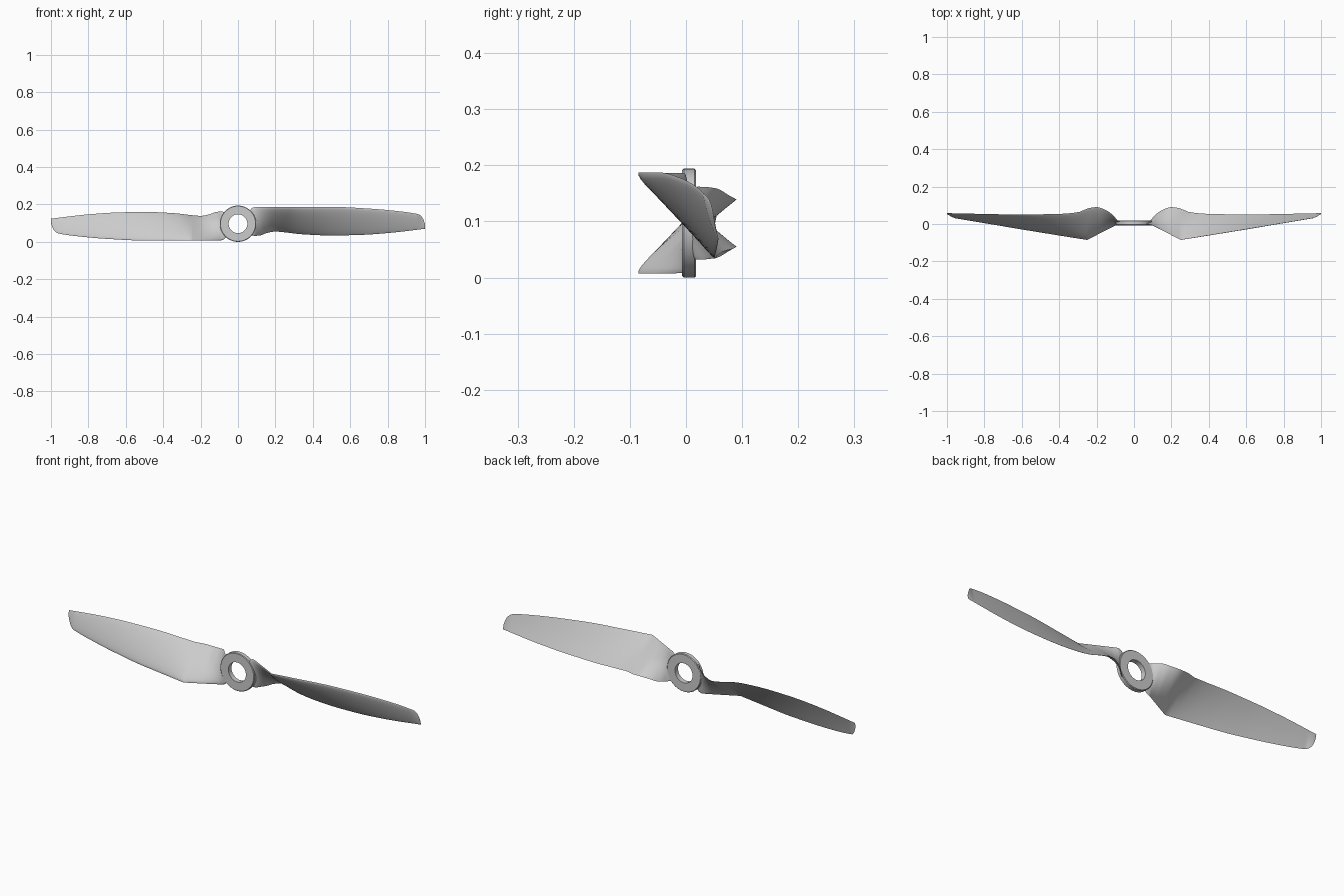
import bpy, bmesh, math
from mathutils import Matrix

if "Cube" in bpy.data.objects:
    bpy.data.objects.remove(bpy.data.objects["Cube"])

CZ = 0.097  # height of the hub axis

# blade edge curves for the right blade, as (x, value) keys
TOP_Z = [(.062, .165), (.075, .181), (.095, .186), (.25, .187), (.5, .187), (.7, .178), (.85, .165),
         (.95, .151), (.97, .145), (.985, .131), (.995, .110), (1, .092)]
TOP_Y = [(.062, .0), (.09, -.002), (.25, -.085), (.6, -.028), (.85, .014), (.96, .032), (1, .052)]
BOT_Z = [(.062, .038), (.09, .032), (.12, .035), (.15, .046), (.2, .055), (.25, .051), (.35, .040), (.5, .034),
         (.65, .037), (.8, .047), (1, .070)]
BOT_Y = [(.062, .012), (.085, .018), (.11, .045), (.15, .074), (.2, .09), (.24, .085), (.3, .063), (.4, .054),
         (.6, .051), (1, .058)]
BULGE = [(.062, .012), (.1, .014), (.16, .018), (.25, .022), (.5, .018), (.8, .011), (.96, .006), (1, .002)]


def sample(keys, x, smooth=True):
    """Interpolate keys, with limited cubic tangents or straight segments."""
    n = len(keys)
    i = max(j for j in range(n - 1) if keys[j][0] <= x + 1e-9)
    slope = [(keys[j + 1][1] - keys[j][1]) / (keys[j + 1][0] - keys[j][0]) for j in range(n - 1)]

    def tangent(j):
        if j == 0 or j == n - 1:
            return slope[min(j, n - 2)]
        a, b = slope[j - 1], slope[j]
        return 2 * a * b / (a + b) if a * b > 0 else 0

    h = keys[i + 1][0] - keys[i][0]
    t = (x - keys[i][0]) / h
    v0, v1 = keys[i][1], keys[i + 1][1]
    if not smooth:
        return v0 + (v1 - v0) * t
    return (v0 * (2*t**3 - 3*t*t + 1) + v1 * (3*t*t - 2*t**3)
            + h * (tangent(i) * (t**3 - 2*t*t + t) + tangent(i + 1) * (t**3 - t*t)))


def section(x, n=14):
    """Closed aerofoil loop: rounded upper edge, thin lower edge."""
    ty, tz = sample(TOP_Y, x, False), sample(TOP_Z, x)
    by, bz = sample(BOT_Y, x), sample(BOT_Z, x)
    bulge = sample(BULGE, x)
    dy, dz = by - ty, bz - tz
    length = math.hypot(dy, dz)
    ny, nz = dz / length, -dy / length
    front, back = [], []
    for k in range(n + 1):
        t = (1 - math.cos(math.pi * k / n)) / 2
        foil = 1.9 * math.sqrt(t) * (1 - t) ** .7 * .72
        root = max(0, 1 - (x - .062) / .12)
        y, z = ty + dy * t, tz + dz * t
        f = bulge * foil
        b = -.008 * root * foil + .15 * bulge * math.sin(math.pi * t) * (1 - root)
        front.append((x, y + ny * f, z + nz * f))
        back.append((x, y + ny * b, z + nz * b))
    return front + back[-2:0:-1]


def finish(bm, name, angle):
    bmesh.ops.recalc_face_normals(bm, faces=bm.faces)
    me = bpy.data.meshes.new(name)
    bm.to_mesh(me)
    bm.free()
    ob = bpy.data.objects.new(name, me)
    bpy.context.collection.objects.link(ob)
    bpy.ops.object.select_all(action='DESELECT')
    ob.select_set(True)
    bpy.context.view_layer.objects.active = ob
    bpy.ops.object.shade_smooth_by_angle(angle=math.radians(angle))
    return ob


def bridge(bm, loops, wrap=False):
    pairs = list(zip(loops, loops[1:] + loops[:1] if wrap else loops[1:]))
    for a, b in pairs:
        for i in range(len(a)):
            j = (i + 1) % len(a)
            bm.faces.new((a[i], a[j], b[j], b[i]))


def make_blade(name, turned):
    bm = bmesh.new()
    xs = [.062 + .028 * i / 6 for i in range(6)]
    xs += [.09 + .16 * i / 20 for i in range(20)]
    xs += [.25 + .7 * i / 34 for i in range(34)]
    xs += [.95 + .05 * math.sin(math.pi / 2 * i / 10) for i in range(11)]
    loops = [[bm.verts.new(p) for p in section(x)] for x in xs]
    bridge(bm, loops)
    bm.faces.new(loops[0])
    bm.faces.new(loops[-1])
    if turned:  # half turn about the hub axis
        bmesh.ops.rotate(bm, verts=bm.verts, cent=(0, 0, CZ), matrix=Matrix.Rotation(math.pi, 3, 'Y'))
    return finish(bm, name, 35)


# hub ring with slightly chamfered rims
bm = bmesh.new()
profile = [(.05, -.007), (.094, -.007), (.097, -.004), (.097, .015), (.094, .018), (.05, .018)]
SIDES = 64
rings = [[bm.verts.new((r * math.cos(2 * math.pi * i / SIDES), y, CZ + r * math.sin(2 * math.pi * i / SIDES)))
          for i in range(SIDES)] for r, y in profile]
bridge(bm, rings, wrap=True)
finish(bm, "hub_ring", 30)

# two blades
make_blade("right_blade", False)
make_blade("left_blade", True)
